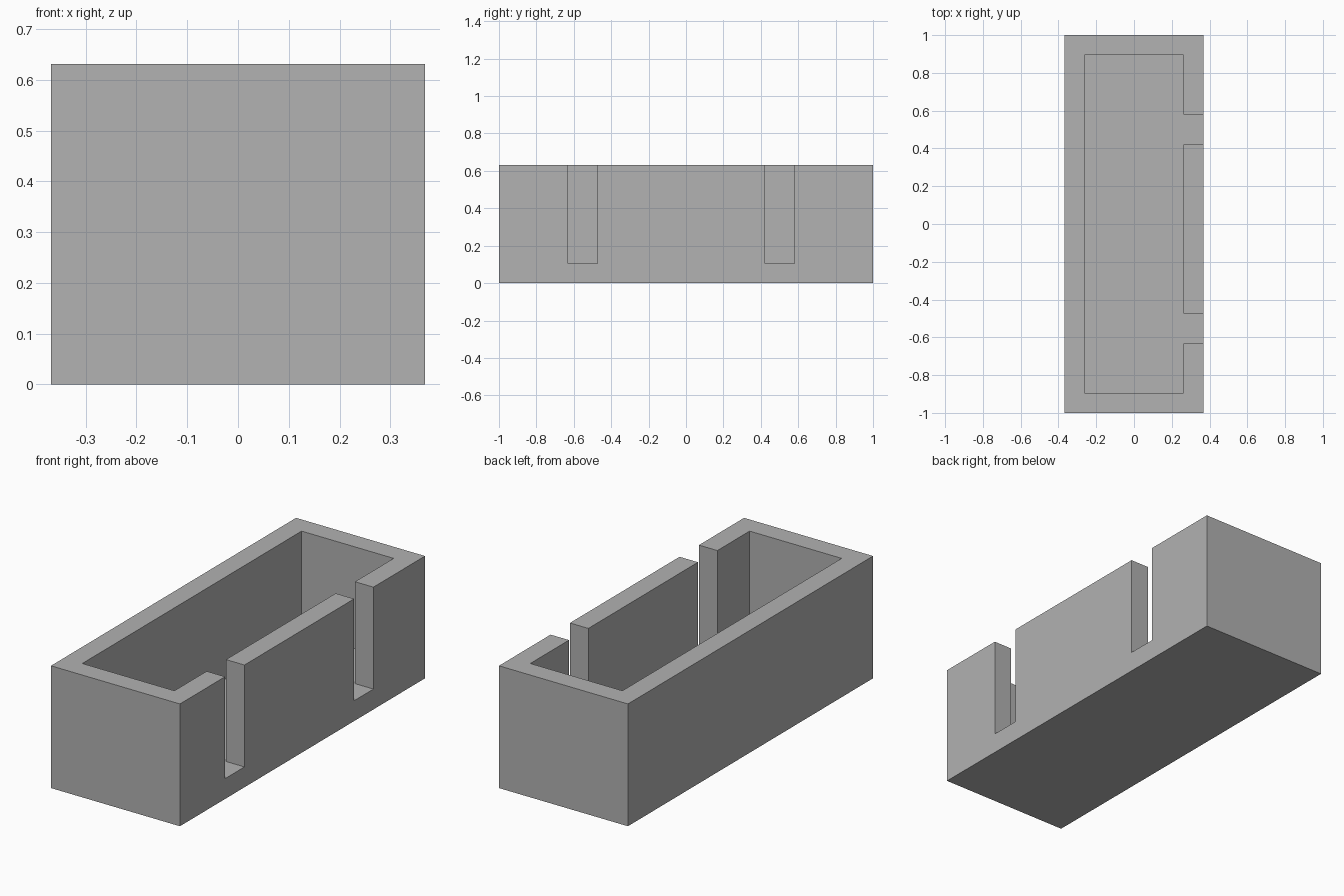
import bpy
import bmesh

if "Cube" in bpy.data.objects:
    bpy.data.objects.remove(bpy.data.objects["Cube"], do_unlink=True)

# Everything sits on a module of 1/19 unit
U = 1 / 19
HALF_W, HALF_L, HEIGHT, WALL = 7 * U, 1.0, 12 * U, 2 * U
SLOTS = [(-12 * U, -9 * U), (8 * U, 11 * U)]  # y ranges of the side slots


def prism(name, outline, z0, z1):
    """Extrude a plan outline from z0 to z1."""
    bm = bmesh.new()
    face = bm.faces.new([bm.verts.new((x, y, z0)) for x, y in outline])
    top = bmesh.ops.extrude_face_region(bm, geom=[face])["geom"]
    verts = [v for v in top if isinstance(v, bmesh.types.BMVert)]
    bmesh.ops.translate(bm, verts=verts, vec=(0, 0, z1 - z0))
    bmesh.ops.recalc_face_normals(bm, faces=bm.faces)
    mesh = bpy.data.meshes.new(name)
    bm.to_mesh(mesh)
    bm.free()
    obj = bpy.data.objects.new(name, mesh)
    bpy.context.collection.objects.link(obj)
    return obj


def rectangle(half_x, half_y):
    return [(-half_x, -half_y), (half_x, -half_y), (half_x, half_y), (-half_x, half_y)]


grey = bpy.data.materials.new("plain grey")
grey.use_nodes = True
colour = (0.445, 0.445, 0.445, 1)
grey.diffuse_color = colour
grey.node_tree.nodes["Principled BSDF"].inputs["Base Color"].default_value = colour

# Open box
box = prism("open_box", rectangle(HALF_W, HALF_L), 0, HEIGHT)
box.data.materials.append(grey)

# Cavity outline, stepping out through the left wall at each slot
in_x, in_y = HALF_W - WALL, HALF_L - WALL
out_x = HALF_W + WALL
outline = [(-in_x, -in_y), (in_x, -in_y)]
for y0, y1 in SLOTS:
    outline += [(in_x, y0), (out_x, y0), (out_x, y1), (in_x, y1)]
outline += [(in_x, in_y), (-in_x, in_y)]
cutter = prism("cavity_cutter", outline, WALL, HEIGHT + WALL)
cutter.data.materials.append(grey)
cutter.hide_render = True

# Carve the cavity, then drop the cutter
cut = box.modifiers.new("cavity", "BOOLEAN")
cut.operation = "DIFFERENCE"
cut.solver = "EXACT"
cut.object = cutter
bpy.context.view_layer.objects.active = box
bpy.ops.object.modifier_apply(modifier=cut.name)
bpy.data.objects.remove(cutter, do_unlink=True)
